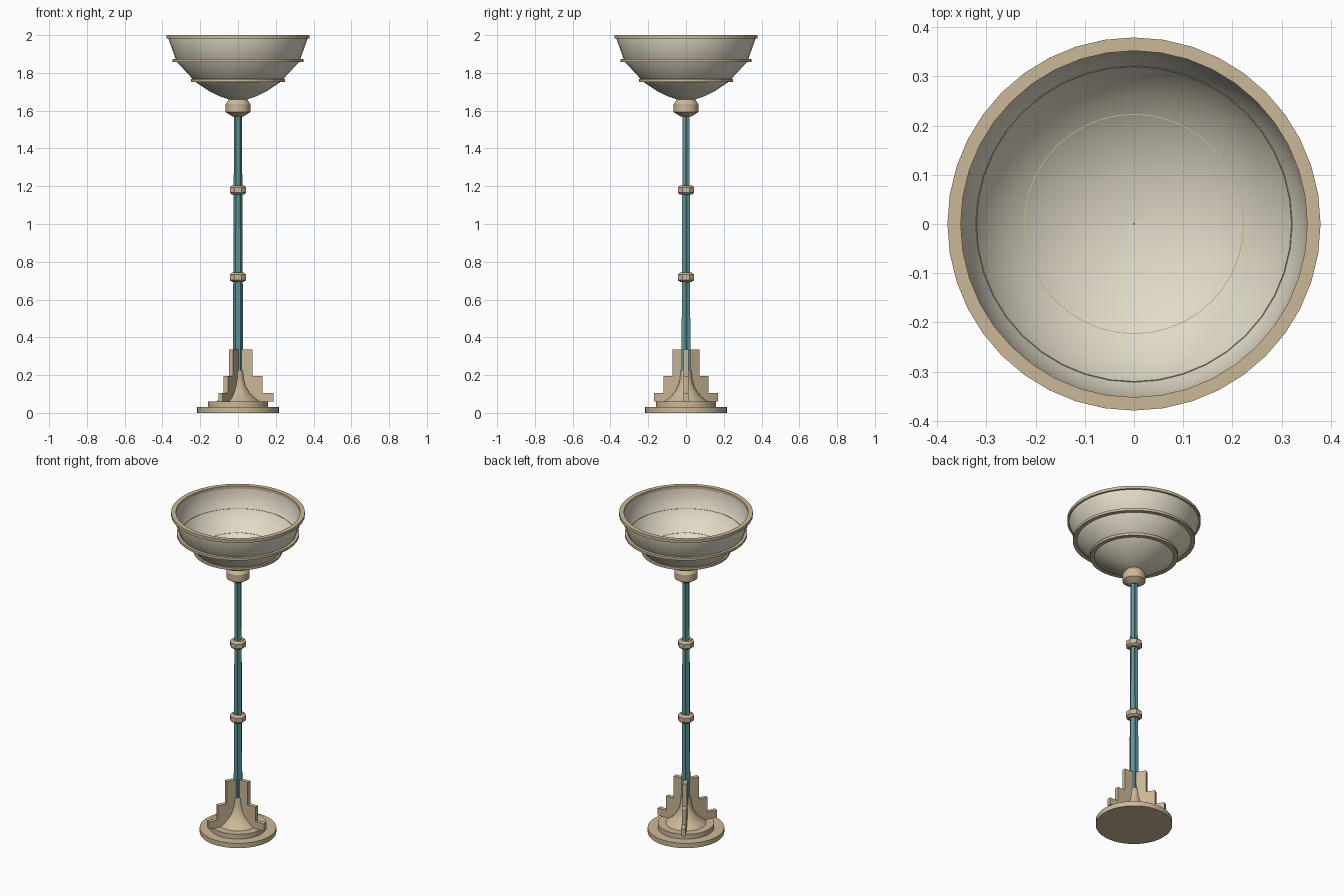
import bpy, bmesh
from math import sin, cos, pi, radians

cube = bpy.data.objects.get("Cube")
if cube:
    bpy.data.objects.remove(cube, do_unlink=True)


def material(name, rgb):
    m = bpy.data.materials.new(name)
    m.use_nodes = True
    colour = (*rgb, 1)
    m.diffuse_color = colour
    m.node_tree.nodes["Principled BSDF"].inputs["Base Color"].default_value = colour
    return m


tan = material("warm tan", (0.60, 0.48, 0.31))
cream = material("cream glass", (0.75, 0.70, 0.57))
teal = material("teal enamel", (0.11, 0.30, 0.31))


def finish(name, bm, mat, angle=30):
    bmesh.ops.remove_doubles(bm, verts=bm.verts, dist=0.00001)
    bmesh.ops.recalc_face_normals(bm, faces=bm.faces)
    mesh = bpy.data.meshes.new(name)
    bm.to_mesh(mesh)
    bm.free()
    mesh.materials.append(mat)
    ob = bpy.data.objects.new(name, mesh)
    bpy.context.collection.objects.link(ob)
    bpy.ops.object.select_all(action="DESELECT")
    ob.select_set(True)
    bpy.context.view_layer.objects.active = ob
    bpy.ops.object.shade_smooth_by_angle(angle=radians(angle))
    return ob


def lathe(name, profile, mat, sides=40, turn=0.0, closed=False, angle=30, flute=1.0):
    """Spin (radius, height) points about z; flute scales every other column."""
    bm = bmesh.new()
    rings = []
    for r, z in profile:
        ring = []
        for i in range(sides):
            a = turn + 2 * pi * i / sides
            k = flute if i % 2 else 1
            ring.append(bm.verts.new((r * k * cos(a), r * k * sin(a), z)))
        rings.append(ring)
    pairs = list(zip(rings, rings[1:]))
    if closed:
        pairs.append((rings[-1], rings[0]))
    else:
        bm.faces.new(rings[0])
        bm.faces.new(rings[-1])
    for low, high in pairs:
        for i in range(sides):
            j = (i + 1) % sides
            bm.faces.new((low[i], low[j], high[j], high[i]))
    return finish(name, bm, mat, angle)


# Stepped round foot and its flared cone
lathe("foot_disc", [(0.217, 0), (0.217, 0.03)], tan)
lathe("foot_step", [(0.16, 0.03), (0.16, 0.06)], tan)
lathe("foot_flare", [(0.115, 0.06), (0.085, 0.083), (0.06, 0.11), (0.043, 0.14),
                     (0.033, 0.175), (0.028, 0.225)], tan, 32)

# Three stepped fins around the foot
fin_outline = [(0.01, 0.06), (0.187, 0.06), (0.187, 0.105), (0.13, 0.105),
               (0.13, 0.195), (0.076, 0.195), (0.076, 0.335), (0.01, 0.335)]
for n in range(3):
    bm = bmesh.new()
    face = bm.faces.new([bm.verts.new((x, -0.0125, z)) for x, z in fin_outline])
    side = bmesh.ops.extrude_face_region(bm, geom=[face])
    moved = [v for v in side["geom"] if isinstance(v, bmesh.types.BMVert)]
    bmesh.ops.translate(bm, verts=moved, vec=(0, 0.025, 0))
    fin = finish(f"foot_fin_{n + 1}", bm, tan)
    fin.rotation_euler.z = n * 2 * pi / 3

# Tapered fluted stem with two faceted collars
lathe("stem", [(0.028, 0.06), (0.021, 1.59)], teal, 12, flute=0.8, angle=15)
for name, z in (("lower_collar", 0.718), ("upper_collar", 1.18)):
    lathe(name, [(0.034, z - 0.025), (0.047, z - 0.014), (0.047, z + 0.014),
                 (0.034, z + 0.025)], tan, 8, pi / 8)

# Neck below the bowl
lathe("neck", [(0.03, 1.57), (0.065, 1.592), (0.065, 1.636), (0.05, 1.658)], tan, 32)

# Open bowl: tiered outside, rounded inside
outside = [(0.001, 1.65), (0.035, 1.655), (0.1, 1.677), (0.16, 1.708), (0.225, 1.752),
           (0.325, 1.86), (0.368, 1.98), (0.368, 1.995)]
inside = [(0.354 * sin(t * pi / 24), 1.995 - 0.295 * cos(t * pi / 24))
          for t in range(12, 0, -1)] + [(0.001, 1.70)]
lathe("bowl", outside + inside, cream, closed=True)


# Bands on the bowl
def band(name, inner, outer, low, high):
    lathe(name, [(inner, low), (outer, low), (outer, high), (inner, high)], tan, closed=True)


band("lower_band", 0.222, 0.25, 1.752, 1.767)
band("middle_band", 0.32, 0.347, 1.858, 1.873)
band("rim", 0.352, 0.379, 1.982, 2.0)
